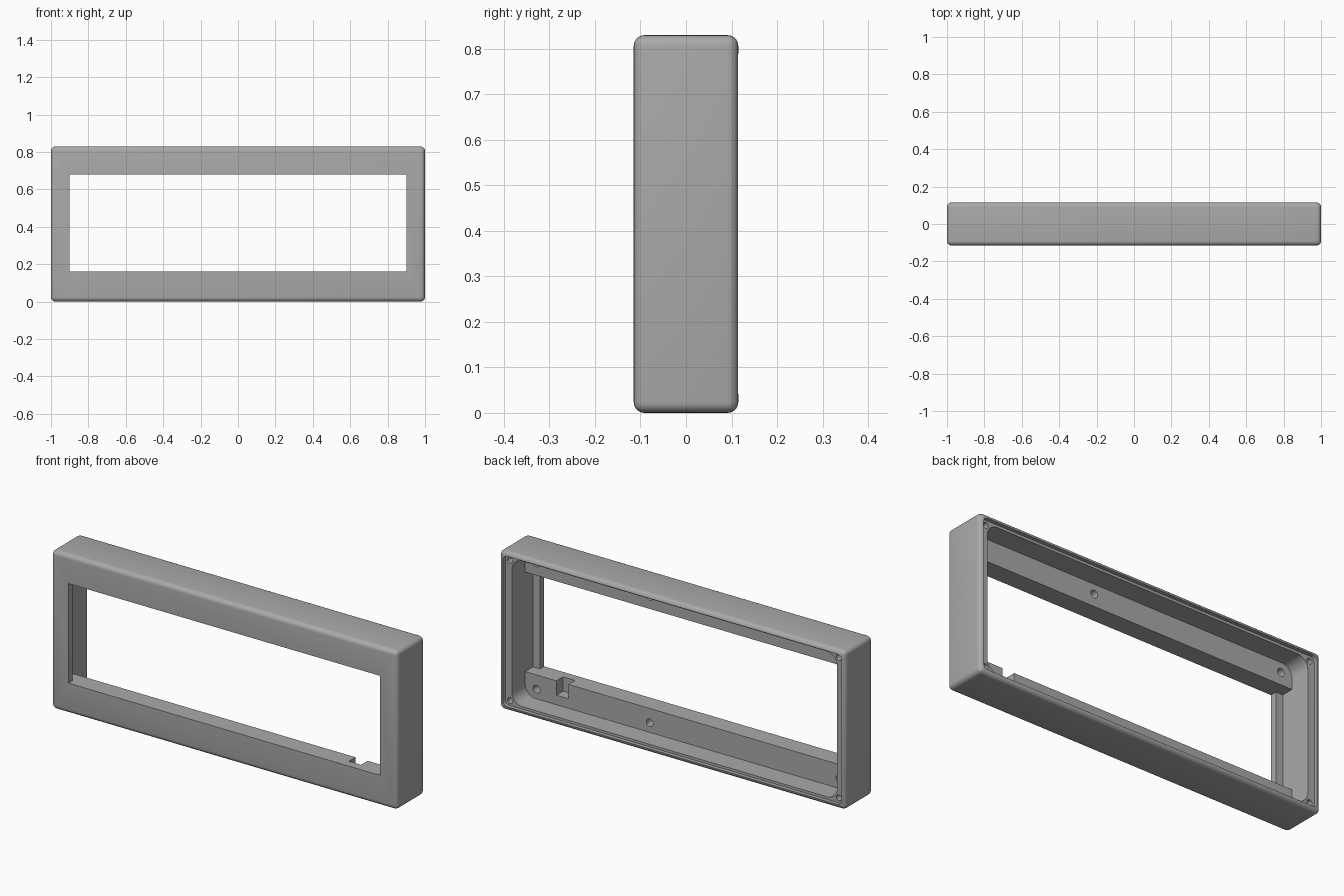
import bpy, math

if "Cube" in bpy.data.objects:
    bpy.data.objects.remove(bpy.data.objects["Cube"])

W, D, H = 1.0, 0.115, 0.83      # half width, half depth, height
BACK = 0.2                      # cutters run out past the back face

grey = bpy.data.materials.new("grey_plastic")
grey.diffuse_color = (0.4, 0.4, 0.4, 1)
grey.use_nodes = True
grey.node_tree.nodes["Principled BSDF"].inputs["Base Color"].default_value = grey.diffuse_color


def prism(name, x0, x1, z0, z1, y0, y1, r=0.0, seg=8):
    """Rounded rectangle in the XZ plane, extruded along y."""
    pts = []
    for cx, cz, a in ((x1 - r, z1 - r, 0), (x0 + r, z1 - r, 90),
                      (x0 + r, z0 + r, 180), (x1 - r, z0 + r, 270)):
        for i in range(seg + 1 if r else 1):
            t = math.radians(a + 90 * i / seg)
            pts.append((cx + r * math.cos(t), cz + r * math.sin(t)))
    n = len(pts)
    verts = [(x, y, z) for y in (y0, y1) for x, z in pts]
    faces = [tuple(range(n)), tuple(reversed(range(n, 2 * n)))]
    faces += [(i, i + n, (i + 1) % n + n, (i + 1) % n) for i in range(n)]
    me = bpy.data.meshes.new(name)
    me.from_pydata(verts, [], faces)
    ob = bpy.data.objects.new(name, me)
    bpy.context.collection.objects.link(ob)
    return ob


def drill(x, z, r, y0, y1):
    return prism("drill", x - r, x + r, z - r, z + r, y0, y1, r * 0.999, 6)


def apply_all(ob):
    bpy.context.view_layer.objects.active = ob
    for m in list(ob.modifiers):
        bpy.ops.object.modifier_apply(modifier=m.name)


def cut(ob, cutter):
    m = ob.modifiers.new("cut", 'BOOLEAN')
    m.operation, m.solver, m.object = 'DIFFERENCE', 'EXACT', cutter
    apply_all(ob)
    bpy.data.objects.remove(cutter)


# outer shell with rounded edges
frame = prism("frame_housing", -W, W, 0, H, -D, D)
frame.data.materials.append(grey)
bev = frame.modifiers.new("round", 'BEVEL')
bev.width, bev.segments = 0.024, 5
apply_all(frame)

# back panel recess, rear cavity, widened slot behind the front plate, window
cut(frame, prism("recess", -0.978, 0.978, 0.022, H - 0.022, 0.095, BACK, 0.025))
cut(frame, prism("cavity", -0.94, 0.94, 0.035, H - 0.035, -0.015, BACK, 0.06))
cut(frame, prism("slot", -0.94, 0.94, 0.16, 0.68, -0.08, BACK))
cut(frame, prism("window", -0.9, 0.9, 0.16, 0.68, -BACK, BACK))

# cable notch in the lower rail
cut(frame, prism("notch", 0.69, 0.76, 0.085, 0.3, -0.07, 0.05))

# corner screw holes, then blind holes along both rails
for x in (-0.95, 0.95):
    for z in (0.048, H - 0.048):
        cut(frame, drill(x, z, 0.015, 0.02, BACK))
for x in (-0.875, 0.22, 0.875):
    for z in (0.085, H - 0.085):
        cut(frame, drill(x, z, 0.02, -0.07, 0.02))

bpy.ops.object.select_all(action='DESELECT')
frame.select_set(True)
bpy.context.view_layer.objects.active = frame
bpy.ops.object.shade_smooth_by_angle(angle=math.radians(30))
